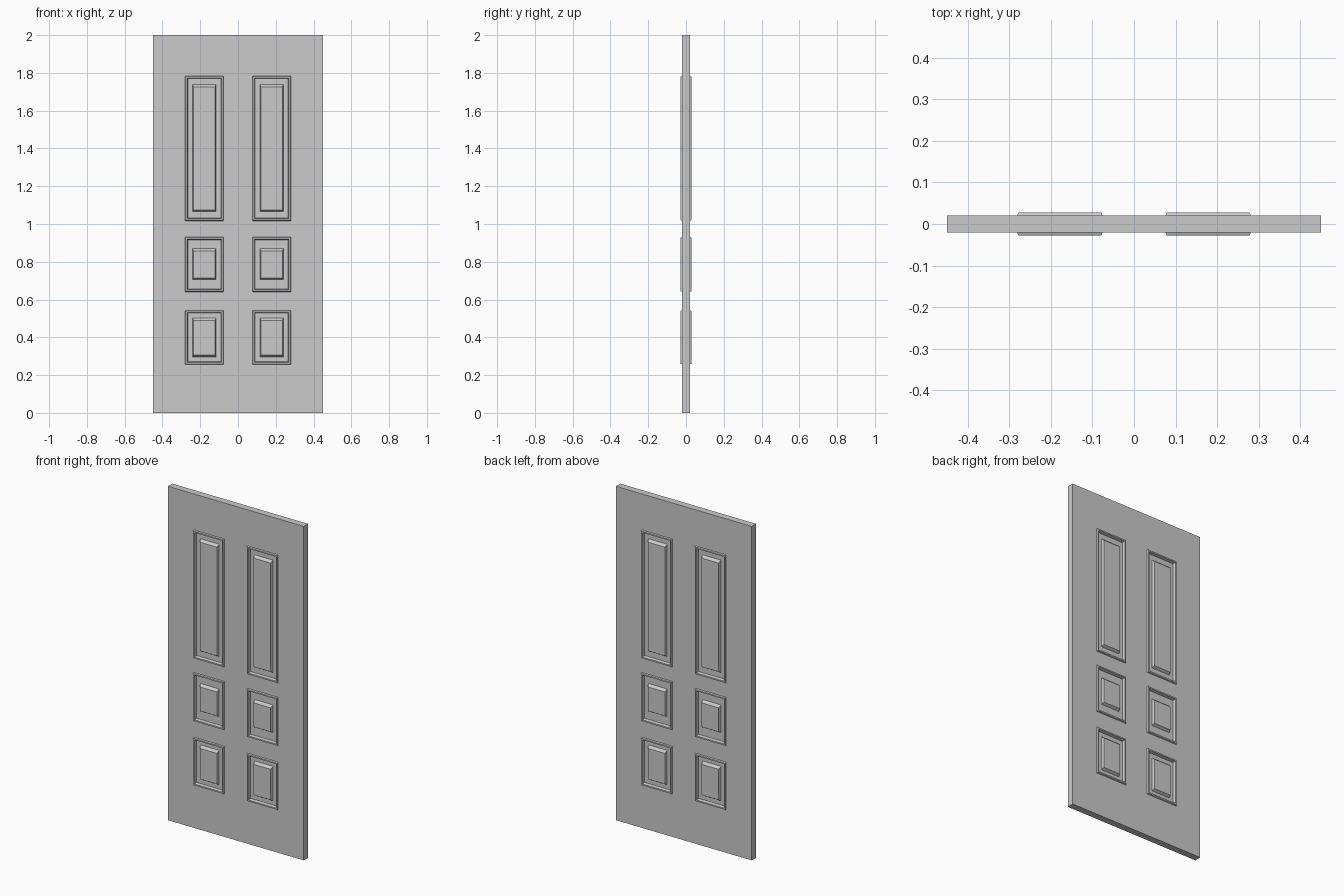
import bpy, bmesh

if "Cube" in bpy.data.objects:
    bpy.data.objects.remove(bpy.data.objects["Cube"])

FACE, RIDGE, FLOOR, FIELD = 0.0205, 0.028, 0.011, 0.026   # half depths of each level

COLUMNS = [(-0.281, -0.076), (0.076, 0.281)]
# bottom, top of opening, then bottom, top of the raised field
ROWS = [(0.257, 0.543, 0.297, 0.503),
        (0.641, 0.931, 0.705, 0.871),
        (1.017, 1.784, 1.065, 1.738)]


def ring(x0, x1, z0, z1, depth):
    return [(x0, -depth, z0), (x1, -depth, z0), (x1, -depth, z1), (x0, -depth, z1)]


def loft(bm, rings, cap=False):
    loops = [[bm.verts.new(p) for p in r] for r in rings]
    for a, b in zip(loops, loops[1:]):
        for i in range(len(a)):
            j = (i + 1) % len(a)
            bm.faces.new((a[i], a[j], b[j], b[i]))
    if cap:
        bm.faces.new(loops[-1])


def finish(bm, name):
    # Both sides of the door are identical, mirrored through y = 0
    bmesh.ops.remove_doubles(bm, verts=bm.verts, dist=1e-5)
    mesh = bpy.data.meshes.new(name)
    bm.to_mesh(mesh)
    bm.free()
    obj = bpy.data.objects.new(name, mesh)
    bpy.context.collection.objects.link(obj)
    mod = obj.modifiers.new("both_sides", 'MIRROR')
    mod.use_axis = (False, True, False)
    return obj


# Door leaf: face grid with six openings, plus the outer edge
xs = [-0.45] + [x for c in COLUMNS for x in c] + [0.45]
zs = [0.0] + [z for r in ROWS for z in r[:2]] + [2.0]
bm = bmesh.new()
for i in range(len(xs) - 1):
    for k in range(len(zs) - 1):
        if i % 2 and k % 2:
            continue
        bm.faces.new([bm.verts.new(p) for p in ring(xs[i], xs[i + 1], zs[k], zs[k + 1], FACE)])
outline = ([(x, zs[0]) for x in xs[:-1]] + [(xs[-1], z) for z in zs[:-1]]
           + [(x, zs[-1]) for x in xs[:0:-1]] + [(xs[0], z) for z in zs[:0:-1]])
loft(bm, [[(x, -d, z) for x, z in outline] for d in (0.0, FACE)])
finish(bm, "door_leaf")

# Panels: raised moulding, recessed floor, bevelled raised field
for side, (x0, x1) in zip(("left", "right"), COLUMNS):
    for level, (z0, z1, f0, f1) in zip(("lower", "middle", "upper"), ROWS):
        bm = bmesh.new()
        moulding = [(0.0, FACE), (0.003, RIDGE), (0.011, RIDGE), (0.015, FLOOR)]
        rings = [ring(x0 + t, x1 - t, z0 + t, z1 - t, d) for t, d in moulding]
        a, b = x0 + 0.041, x1 - 0.041
        rings.append(ring(a, b, f0, f1, FLOOR))
        rings.append(ring(a + 0.005, b - 0.005, f0 + 0.009, f1 - 0.013, FIELD))
        loft(bm, rings, cap=True)
        finish(bm, f"{level}_{side}_panel")
